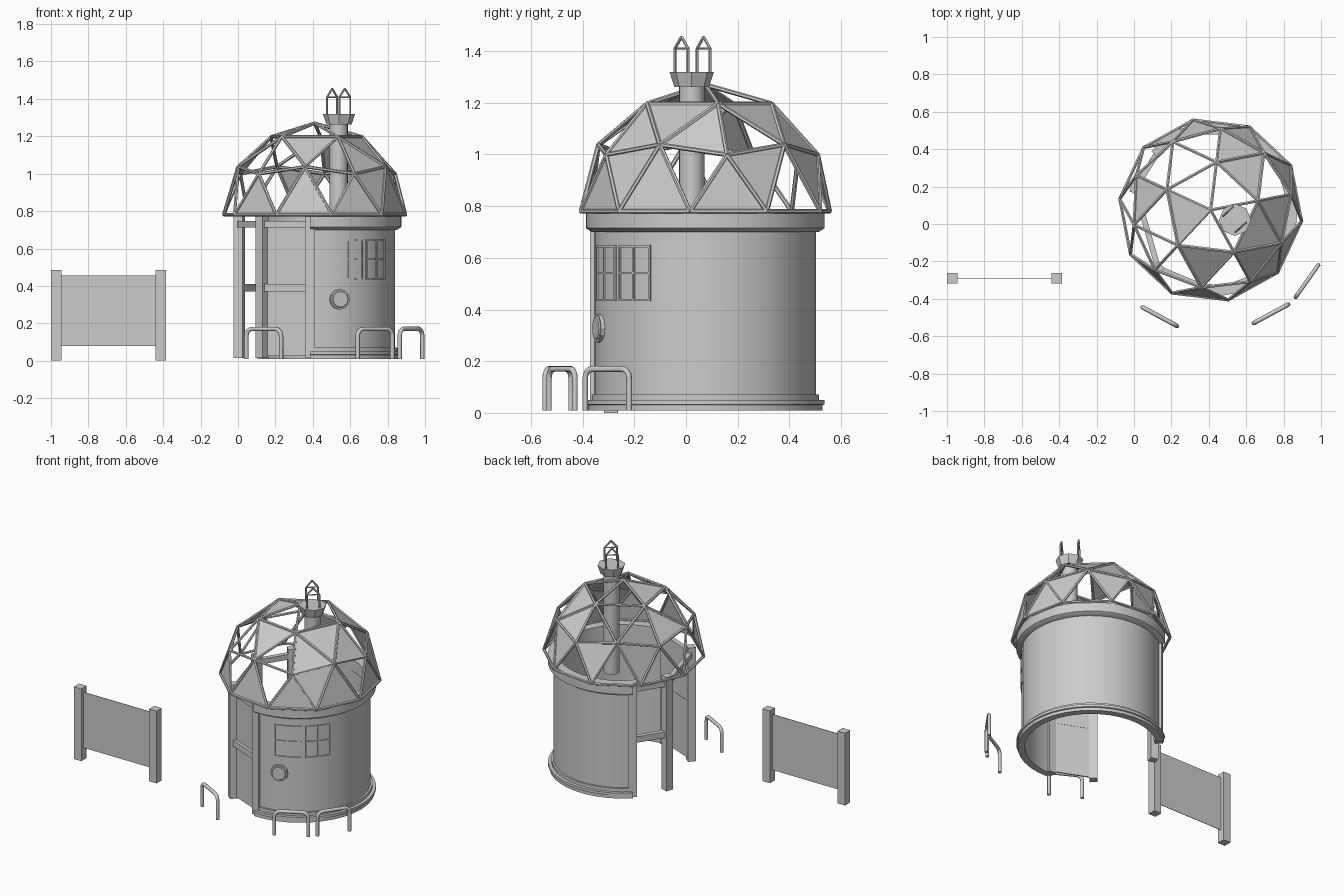
import bpy, bmesh, math
from mathutils import Vector

if "Cube" in bpy.data.objects:
    bpy.data.objects.remove(bpy.data.objects["Cube"])

CX, CY = 0.41, 0.075           # axis of the round hut
A0, A1 = 267, 492              # wall arc in degrees, the rest is open


def polar(r, deg, z):
    a = math.radians(deg)
    return Vector((CX + r * math.cos(a), CY + r * math.sin(a), z))


def add(name, bm, smooth=False):
    bmesh.ops.recalc_face_normals(bm, faces=bm.faces[:])
    me = bpy.data.meshes.new(name)
    bm.to_mesh(me)
    bm.free()
    ob = bpy.data.objects.new(name, me)
    bpy.context.collection.objects.link(ob)
    if smooth:
        bpy.ops.object.select_all(action='DESELECT')
        ob.select_set(True)
        bpy.context.view_layer.objects.active = ob
        bpy.ops.object.shade_smooth_by_angle(angle=math.radians(35))
    return ob


def bar(bm, p, q, r, sides=4, r2=None):
    # straight strut between two points
    p, q = Vector(p), Vector(q)
    d = q - p
    rot = d.to_track_quat('Z', 'Y').to_matrix().to_4x4()
    rot.translation = (p + q) / 2
    bmesh.ops.create_cone(bm, cap_ends=True, segments=sides, radius1=r,
                          radius2=r if r2 is None else r2, depth=d.length, matrix=rot)


def beam(bm, p, q, w, h):
    # box beam, w across and h vertical (or deep, for an upright)
    p, q = Vector(p), Vector(q)
    d = (q - p).normalized()
    if abs(d.z) > 0.9:
        rad = Vector((p.x - CX, p.y - CY, 0)).normalized()
        u, v = rad * h / 2, d.cross(rad) * w / 2
    else:
        u, v = Vector((0, 0, h / 2)), d.cross(Vector((0, 0, 1))) * w / 2
    loops = [[bm.verts.new(c + s * u + t * v) for s, t in ((1, 1), (1, -1), (-1, -1), (-1, 1))]
             for c in (p, q)]
    for i in range(4):
        j = (i + 1) % 4
        bm.faces.new((loops[0][i], loops[0][j], loops[1][j], loops[1][i]))
    bm.faces.new(loops[0])
    bm.faces.new(loops[1])


def arc(bm, profile, a0=A0, a1=A1, n=24):
    # closed (r, z) profile swept along an arc about the hut axis
    rings = [[bm.verts.new(polar(r, a0 + (a1 - a0) * i / n, z)) for r, z in profile]
             for i in range(n + 1)]
    m = len(profile)
    for a, b in zip(rings, rings[1:]):
        for k in range(m):
            bm.faces.new((a[k], a[(k + 1) % m], b[(k + 1) % m], b[k]))
    bm.faces.new(rings[0])
    bm.faces.new(rings[-1])


def rect(r0, r1, z0, z1):
    return [(r0, z0), (r1, z0), (r1, z1), (r0, z1)]


# round wall, stepped footing, top band
bm = bmesh.new()
arc(bm, rect(0.41, 0.43, 0.01, 0.78))
add("round_wall", bm, True)
bm = bmesh.new()
arc(bm, [(0.415, 0.01), (0.455, 0.01), (0.455, 0.03), (0.463, 0.033), (0.463, 0.05),
         (0.442, 0.05), (0.442, 0.072), (0.415, 0.072)])
add("wall_footing", bm, True)
bm = bmesh.new()
arc(bm, [(0.405, 0.70), (0.44, 0.70), (0.463, 0.715), (0.463, 0.78), (0.405, 0.78)])
add("wall_top_band", bm, True)

# posts, rails and flat side panel of the open side
for i, a in enumerate((132, 164, 228, 267)):
    bm = bmesh.new()
    beam(bm, polar(0.42, a, 0.015), polar(0.42, a, 0.78), 0.05, 0.05)
    add(f"entrance_post_{i + 1}", bm)
bm = bmesh.new()
for a, b in ((132, 164), (164, 228), (228, 267)):
    beam(bm, polar(0.42, a, 0.73), polar(0.42, b, 0.73), 0.03, 0.035)
    if b - a < 50:
        beam(bm, polar(0.42, a, 0.39), polar(0.42, b, 0.39), 0.03, 0.04)
add("entrance_rails", bm)
bm = bmesh.new()
beam(bm, polar(0.41, 228, 0.375), polar(0.41, 267, 0.375), 0.008, 0.70)
add("side_panel", bm)

# two windows with crossbars
for i, (a, b) in enumerate(((284, 306), (310, 330))):
    bm = bmesh.new()
    mid = (a + b) / 2
    for z in (0.437, 0.542, 0.645):
        arc(bm, rect(0.425, 0.436, z - 0.004, z + 0.004), a, b, 4)
    for t in (a, mid, b):
        arc(bm, rect(0.425, 0.436, 0.433, 0.649), t - 0.5, t + 0.5, 1)
    add(f"window_frame_{i + 1}", bm)

# porthole
bm = bmesh.new()
bar(bm, polar(0.415, 288, 0.328), polar(0.442, 288, 0.328), 0.055, 12)
bar(bm, polar(0.442, 288, 0.328), polar(0.447, 288, 0.328), 0.046, 12, 0.042)
add("porthole", bm)

# geodesic dome: ring points by letter, T top, A upper, B and C middle, E rim
R, Z = 0.49, 0.78
pts = {"T0": polar(0, 0, Z + R)}
for k in range(5):
    pts[f"A{k}"] = polar(0.526 * R, 11 + 72 * k, Z + 0.851 * R)
    pts[f"B{k}"] = polar(0.894 * R, 11 + 72 * k, Z + 0.447 * R)
    pts[f"C{k}"] = polar(0.851 * R, 47 + 72 * k, Z + 0.526 * R)
for j in range(10):
    pts[f"E{j}"] = polar(R, -7 + 36 * j, Z)
edges = set()
for k in range(5):
    n, e, f, g = (k + 1) % 5, 2 * k, 2 * k + 1, (2 * k + 2) % 10
    for s in (f"T0 A{k}", f"A{k} A{n}", f"A{k} B{k}", f"A{k} C{k}", f"A{n} C{k}", f"B{k} C{k}",
              f"B{n} C{k}", f"B{k} E{e}", f"B{k} E{f}", f"C{k} E{f}", f"C{k} E{g}",
              f"E{e} E{f}", f"E{f} E{g}"):
        edges.add(s)
bm = bmesh.new()
for s in sorted(edges):
    p, q = s.split()
    bar(bm, pts[p], pts[q], 0.009, 6)
add("dome_struts", bm)

# filled dome triangles
filled = """T0A2A3 A1B1C0 A0A1C0 A4A0C4 A0B0C4 A4B4C4 A3A4C3 A2B2C2
B4C4E9 C4E9E0 B0E0E1 B0C0E1 B1C0E2 B3E6E7 C3E7E8 B4E8E9 B1C1E3"""
bm = bmesh.new()
for tri in filled.split():
    bm.faces.new([bm.verts.new(pts[tri[i:i + 2]]) for i in (0, 2, 4)])
add("dome_panels", bm)

# chimney, cap and two peaked wire hoops
bm = bmesh.new()
bar(bm, (0.538, 0.022, 0.6), (0.538, 0.022, 1.27), 0.049, 20)
add("chimney_pipe", bm, True)
bm = bmesh.new()
bar(bm, (0.54, 0.022, 1.262), (0.54, 0.022, 1.32), 0.067, 8, 0.086)
add("chimney_cap", bm)
for i, (p, q) in enumerate((((0.477, 0.043), (0.53, 0.093)), ((0.542, -0.043), (0.6, 0.008)))):
    m = ((p[0] + q[0]) / 2, (p[1] + q[1]) / 2)
    path = [(*p, 1.31), (*p, 1.41), (*m, 1.455), (*q, 1.41), (*q, 1.31)]
    bm = bmesh.new()
    for a, b in zip(path, path[1:]):
        bar(bm, a, b, 0.006, 6)
    bar(bm, path[1], path[3], 0.004, 6)
    add(f"chimney_hoop_{i + 1}", bm)

# bent tube bicycle stands
for i, (p, q) in enumerate((((0.045, -0.445), (0.23, -0.545)),
                            ((0.64, -0.53), (0.825, -0.43)),
                            ((0.865, -0.39), (0.985, -0.22)))):
    p, q = Vector((*p, 0)), Vector((*q, 0))
    length = (q - p).length
    d = (q - p) / length
    c, top = 0.035, 0.17
    path = [(0, 0.01)]
    path += [(c - c * math.cos(t * math.pi / 8), top - c + c * math.sin(t * math.pi / 8))
             for t in range(5)]
    path += [(length - s, z) for s, z in reversed(path)]
    cu = bpy.data.curves.new("stand", 'CURVE')
    cu.dimensions = '3D'
    cu.bevel_depth, cu.bevel_resolution, cu.use_fill_caps = 0.012, 1, True
    sp = cu.splines.new('POLY')
    sp.points.add(len(path) - 1)
    for pt, (s, z) in zip(sp.points, path):
        pt.co = (*(p + d * s).xy, z, 1)
    bpy.context.collection.objects.link(bpy.data.objects.new(f"bicycle_stand_{i + 1}", cu))

# free-standing sign board: two posts and a thin sheet
for side, x in (("left", -0.972), ("right", -0.412)):
    bm = bmesh.new()
    beam(bm, (x - 0.028, -0.29, 0.243), (x + 0.028, -0.29, 0.243), 0.055, 0.486)
    add(f"board_post_{side}", bm)
bm = bmesh.new()
beam(bm, (-0.95, -0.29, 0.267), (-0.435, -0.29, 0.267), 0.003, 0.375)
add("board_sheet", bm)
